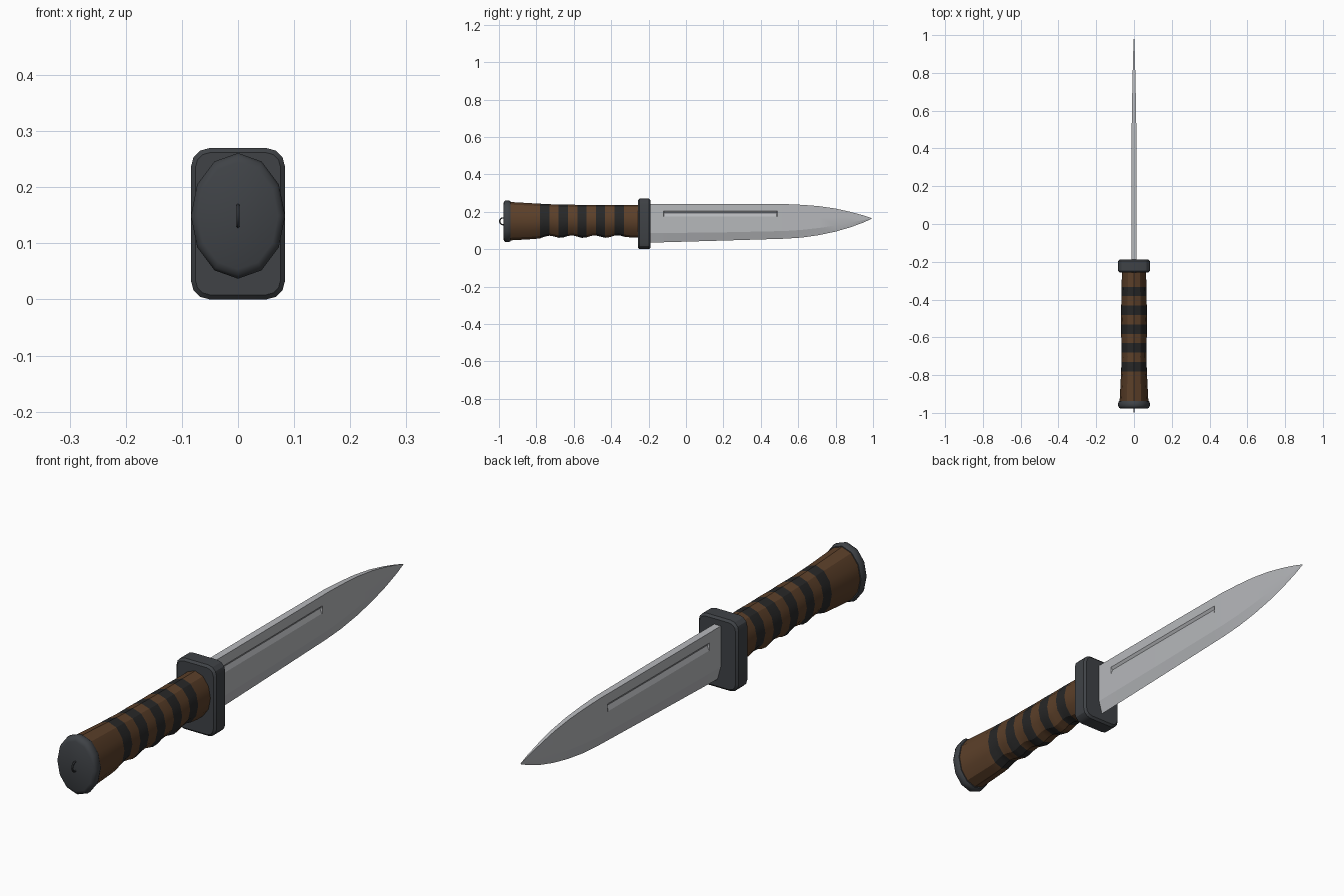
import bpy, bmesh, math

if "Cube" in bpy.data.objects:
    bpy.data.objects.remove(bpy.data.objects["Cube"])


def material(name, rgb):
    m = bpy.data.materials.new(name)
    m.diffuse_color = (*rgb, 1)
    m.use_nodes = True
    m.node_tree.nodes["Principled BSDF"].inputs["Base Color"].default_value = m.diffuse_color
    return m


STEEL = material("steel", (0.47, 0.48, 0.50))
GUNMETAL = material("gunmetal", (0.05, 0.055, 0.062))
LEATHER = material("leather", (0.105, 0.05, 0.022))
BLACK = material("black_leather", (0.02, 0.02, 0.02))


def finish(bm, name, mats, angle=30):
    bmesh.ops.recalc_face_normals(bm, faces=bm.faces[:])
    me = bpy.data.meshes.new(name)
    bm.to_mesh(me)
    bm.free()
    for m in mats:
        me.materials.append(m)
    ob = bpy.data.objects.new(name, me)
    bpy.context.collection.objects.link(ob)
    bpy.ops.object.select_all(action='DESELECT')
    bpy.context.view_layer.objects.active = ob
    ob.select_set(True)
    bpy.ops.object.shade_smooth_by_angle(angle=math.radians(angle))
    return ob


def loft(name, rings, mats, slot=lambda y: 0, angle=30):
    """Skin a list of closed rings, capping both ends."""
    bm = bmesh.new()
    loops = [[bm.verts.new(p) for p in r] for r in rings]
    n = len(rings[0])
    for i in range(len(loops) - 1):
        a, b = loops[i], loops[i + 1]
        s = slot((rings[i][0][1] + rings[i + 1][0][1]) / 2)
        for k in range(n):
            j = (k + 1) % n
            bm.faces.new((a[k], a[j], b[j], b[k])).material_index = s
    bm.faces.new(loops[0])
    bm.faces.new(loops[-1])
    bmesh.ops.remove_doubles(bm, verts=bm.verts[:], dist=1e-5)
    return finish(bm, name, mats, angle)


def oval(y, rx, bottom, top, n=12):
    c, rz = (bottom + top) / 2, (top - bottom) / 2
    return [(rx * math.sin(2 * math.pi * k / n), y,
             c + rz * math.cos(2 * math.pi * k / n)) for k in range(n)]


def interp(table, y):
    for (y0, *a), (y1, *b) in zip(table, table[1:]):
        if y <= y1:
            t = (y - y0) / (y1 - y0)
            return [p + (q - p) * t for p, q in zip(a, b)]
    return table[-1][1:]


# Blade: y, bottom edge, grind line, spine, half thickness
BLADE = [(-0.22, 0.034, 0.085, 0.241, 0.014), (0.2, 0.046, 0.09, 0.241, 0.014),
         (0.53, 0.056, 0.097, 0.241, 0.012), (0.62, 0.062, 0.103, 0.237, 0.0105),
         (0.71, 0.075, 0.113, 0.230, 0.009), (0.8, 0.094, 0.127, 0.217, 0.007),
         (0.88, 0.117, 0.142, 0.199, 0.005), (0.95, 0.143, 0.156, 0.180, 0.003),
         (0.993, 0.163, 0.164, 0.166, 0.0006)]


def blade_ring(y, depth):
    lo, grind, hi, w = interp(BLADE, y)
    fz = [0.203, 0.193, 0.174]
    if y > 0.55:      # fuller lines converge towards the tip
        fz = [grind + (hi - grind) * f for f in (0.75, 0.65, 0.5)]
    side = [(w, hi), (w, fz[0]), (w - depth, fz[1]), (w, fz[2]), (w, grind)]
    return ([(x, y, z) for x, z in side] + [(0, y, lo)]
            + [(-x, y, z) for x, z in reversed(side)])


stations = [(-0.22, 0), (-0.12, 0), (-0.118, 0.007), (0.2, 0.007),
            (0.485, 0.007), (0.49, 0)] + [(r[0], 0) for r in BLADE[2:]]
loft("blade", [blade_ring(y, d) for y, d in stations], [STEEL], angle=12)

# Guard: block with rounded corners and softened rims
bm = bmesh.new()
bmesh.ops.create_cube(bm, size=1)
for v in bm.verts:
    v.co = (v.co.x * 0.168, -0.223 + v.co.y * 0.068, 0.135 + v.co.z * 0.27)
along = [e for e in bm.edges if abs(e.verts[0].co.y - e.verts[1].co.y) > 0.01]
bmesh.ops.bevel(bm, geom=along, offset=0.034, segments=3, profile=0.5, affect='EDGES')
rims = [e for e in bm.edges if abs(e.verts[0].co.y - e.verts[1].co.y) < 0.001]
bmesh.ops.bevel(bm, geom=rims, offset=0.008, segments=1, affect='EDGES')
finish(bm, "guard", [GUNMETAL])

# Grip: oval loft with finger grooves and alternating leather bands
GRIP = [(-0.955, 0.077, 0.046, 0.253), (-0.78, 0.068, 0.056, 0.243),
        (-0.7, 0.066, 0.060, 0.239), (-0.5, 0.069, 0.060, 0.236),
        (-0.25, 0.064, 0.062, 0.237)]
BAND0, BAND = -0.78, 0.0497


def grip_ring(y):
    rx, lo, hi = interp(GRIP, y)
    if -0.8 < y < -0.3:
        lo += 0.007 * (1 + math.cos(2 * math.pi * (y + 0.733) / 0.122))
    return oval(y, rx, lo, hi)


def band_slot(y):
    k = math.floor((y - BAND0) / BAND)
    return 1 if 0 <= k < 9 and k % 2 == 0 else 0


ys = [-0.955, -0.87, -0.81] + [BAND0 + BAND / 2 * i for i in range(19)] + [-0.29, -0.25]
loft("grip", [grip_ring(y) for y in ys], [LEATHER, BLACK], band_slot)

# Pommel: oval cap with rounded rims
cap = [(-0.977, 0.85), (-0.972, 0.95), (-0.963, 1), (-0.948, 1), (-0.938, 0.95)]
loft("pommel", [oval(y, 0.084 * s, 0.149 - 0.112 * s, 0.149 + 0.112 * s)
                for y, s in cap], [GUNMETAL], angle=35)

# Lanyard ring
bpy.ops.mesh.primitive_torus_add(major_radius=0.018, minor_radius=0.0035,
                                 major_segments=16, minor_segments=6,
                                 location=(0, -0.9785, 0.149),
                                 rotation=(0, math.pi / 2, 0))
ring = bpy.context.object
ring.name = "lanyard_ring"
ring.data.materials.append(GUNMETAL)
bpy.ops.object.shade_smooth_by_angle()
